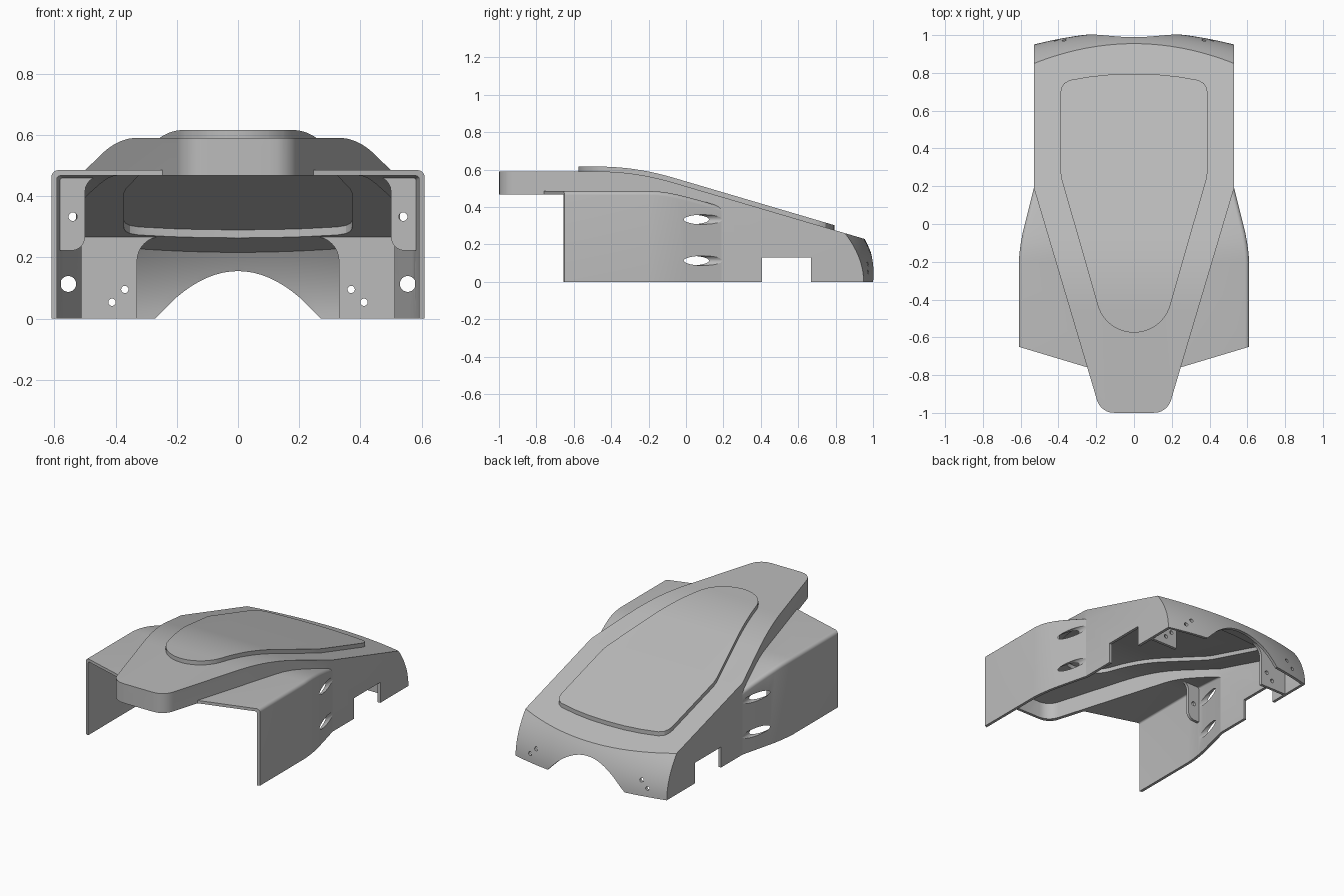
import bpy, bmesh
from math import sin, cos, pi, radians

if "Cube" in bpy.data.objects:
    bpy.data.objects.remove(bpy.data.objects["Cube"])

WALL = 0.018
grey = bpy.data.materials.new("shell_grey")
grey.use_nodes = True
grey.diffuse_color = (0.5, 0.5, 0.5, 1)
grey.node_tree.nodes["Principled BSDF"].inputs["Base Color"].default_value = (0.5, 0.5, 0.5, 1)


# Helpers
def loft(name, rings):
    bm = bmesh.new()
    rows = [[bm.verts.new(p) for p in ring] for ring in rings]
    n = len(rows[0])
    for a, b in zip(rows, rows[1:]):
        for i in range(n):
            j = (i + 1) % n
            bm.faces.new((a[i], a[j], b[j], b[i]))
    bm.faces.new(rows[0])
    bm.faces.new(rows[-1])
    bmesh.ops.recalc_face_normals(bm, faces=bm.faces)
    mesh = bpy.data.meshes.new(name)
    bm.to_mesh(mesh)
    bm.free()
    mesh.materials.append(grey)
    obj = bpy.data.objects.new(name, mesh)
    bpy.context.collection.objects.link(obj)
    return obj


def prism(name, points, axis, lo, hi):
    place = {"x": lambda p, t: (t, p[0], p[1]),
             "y": lambda p, t: (p[0], t, p[1]),
             "z": lambda p, t: (p[0], p[1], t)}[axis]
    return loft(name, [[place(p, t) for p in points] for t in (lo, hi)])


def combine(obj, other, operation):
    mod = obj.modifiers.new("join", "BOOLEAN")
    mod.solver = "EXACT"
    mod.operation = operation
    mod.object = other
    bpy.ops.object.select_all(action="DESELECT")
    bpy.context.view_layer.objects.active = obj
    obj.select_set(True)
    bpy.ops.object.modifier_apply(modifier=mod.name)
    bpy.data.objects.remove(other)
    return obj


def arc(cx, cy, r, start, end, steps):
    return [(cx + r * cos(radians(start + (end - start) * i / steps)),
             cy + r * sin(radians(start + (end - start) * i / steps))) for i in range(steps + 1)]


def mirrored(points):
    return points + [(-x, y) for x, y in reversed(points) if x > 0.0001]


def bore(x, z, r, lo, hi):
    return prism("bore", arc(x, z, r, 0, 345, 23), "y", lo, hi)


# Roof line: flat nose, rounded into a straight slope
def roof(y):
    h, knee, slope = 0.2, -0.269, 0.295
    if y < knee - h:
        return 0.59
    if y > knee + h:
        return 0.59 - slope * (y - knee)
    return 0.59 - slope * (y - knee + h) ** 2 / (4 * h)


# Solid below the roof, with a bowed and rounded rear
def roof_solid(name, drop, inset, floor):
    rings = []
    for i in range(25):
        x = -0.6 + 0.05 * i
        t = (x / 0.53) ** 2
        seam = 0.955 - 0.105 * t - inset
        foot = 1.018 - 0.068 * t - inset
        top = roof(seam) - drop
        ys = [-1.2, -0.47] + [-0.47 + 0.04 * k for k in range(1, 11)] + [0.6, seam]
        ring = [(x, y, roof(y) - drop) for y in ys]
        for k in range(1, 11):
            f = 1 - k / 10
            ring.append((x, foot - (foot - seam) * f * f, top * f))
        if floor < 0:
            ring.append((x, foot, floor))
        ring.append((x, -1.2, floor))
        rings.append(ring)
    return loft(name, rings)


def hood_solid(name, inset, floor):
    solid = roof_solid(name, inset, inset, floor)
    r = 0.095
    plan = [(0, -1 + inset), (0.1 - inset / 2, -1 + inset)]
    plan += [(x - inset, y + inset) for x, y in arc(0.105, -1 + r, r, -75, -16, 6)]
    plan += [(0.53 - inset, 0.19), (0.53 - inset, 1.2)]
    return combine(solid, prism("plan", mirrored(plan), "z", -0.5, 1), "INTERSECT")


# Raised panel on the hood
def panel_solid(name, lift, sx, sy):
    plan = arc(0, -0.375, 0.2, -90, -16, 12)
    plan += [(0.37, 0.19), (0.383, 0.235), (0.39, 0.28), (0.39, 0.69), (0.385, 0.72),
             (0.37, 0.745), (0.34, 0.762), (0.23, 0.781), (0.12, 0.792), (0, 0.795)]
    plan = [(x * sx, 0.11 + (y - 0.11) * sy) for x, y in plan]
    solid = roof_solid(name, -lift, 0, 0)
    return combine(solid, prism("plan", mirrored(plan), "z", 0.2, 1), "INTERSECT")


# Side wings: y, half width, height
WING = [(-0.2, 0.61, 0.485), (-0.15, 0.606, 0.483), (-0.1, 0.599, 0.477), (-0.05, 0.59, 0.467),
        (0, 0.578, 0.455), (0.1, 0.553, 0.428), (0.19, 0.53, 0.4)]


def wing_solid(name, inset, floor, start, tail):
    stations = [(start, 0.61, 0.485)] + WING
    if tail:
        stations.append((0.3, 0.53, 0.37))
    rings = []
    for y, w, z in stations:
        w, z = w - inset, z - inset
        r = 0.022 - inset * 0.6
        half = arc(w - r, z - r, r, 90, 0, 5) + [(w, floor)]
        rings.append([(x, y, h) for x, h in mirrored(half)])
    return loft(name, rings)


# Hood shell
hood = hood_solid("hood_shell", 0, 0)
hood = combine(hood, panel_solid("raised_panel", 0.026, 1, 1), "UNION")
hood = combine(hood, hood_solid("hollow", WALL, -0.3), "DIFFERENCE")
hood = combine(hood, panel_solid("panel_hollow", 0.026 - WALL, 0.955, 0.972), "DIFFERENCE")
skirt = [(-1.5, 0.467)] + [(y, z - WALL) for y, w, z in WING] + [(0.19, -1), (-1.5, -1)]
hood = combine(hood, prism("skirt_cut", skirt, "x", -1, 1), "DIFFERENCE")

# Notches in the lower side walls
notch = [(0.405, -0.2), (0.405, 0.13), (0.668, 0.13), (0.668, -0.2)]
hood = combine(hood, prism("notch", notch, "x", -1, 1), "DIFFERENCE")

# Rear arch
arch = [(0, 0.155)] + [(0.2 * k / 8, 0.155 - 0.085 * (k / 8) ** 2) for k in range(1, 9)]
arch += [(0.27, 0), (0.27, -0.2)]
hood = combine(hood, prism("arch", mirrored(arch), "y", 0.84, 1.3), "DIFFERENCE")

# Wings, open at the front and towards the hood
wings = wing_solid("side_wings", 0, 0, -1, False)
wings = combine(wings, wing_solid("wing_hollow", WALL, -0.3, -1.3, True), "DIFFERENCE")
wings = combine(wings, hood_solid("hollow", WALL, -0.3), "DIFFERENCE")
front = [(-1, -1.4), (1, -1.4), (1, -0.533), (0, -0.833), (-1, -0.533)]
wings = combine(wings, prism("front_cut", front, "z", -1, 1), "DIFFERENCE")

parts = [hood, wings]
rear_plate = [(0.33, 0)] + arc(0.25, 0.188, 0.08, 0, 90, 8) + [(0.52, 0.268), (0.52, 0)]
bracket = [(0.59, 0.222)] + arc(0.545, 0.267, 0.045, -90, -180, 6)
bracket += arc(0.45, 0.415, 0.05, 0, 90, 6) + [(0.59, 0.465)]
for side, label in ((1, "left"), (-1, "right")):
    # Slanted bolt channels through the wing walls
    for z in (0.113, 0.333):
        wings = combine(wings, bore(side * 0.555, z, 0.026, -0.085, 0.2), "DIFFERENCE")
    # Mounting plates with screw holes
    rear = prism(label + "_rear_plate", [(side * x, z) for x, z in rear_plate], "y", 0.768, 0.786)
    tab = prism(label + "_wing_bracket", [(side * x, z) for x, z in bracket], "y", -0.11, -0.092)
    tab = combine(tab, bore(side * 0.54, 0.333, 0.014, -0.3, 0), "DIFFERENCE")
    for x, z in ((0.37, 0.095), (0.412, 0.053)):
        rear = combine(rear, bore(side * x, z, 0.012, 0.7, 0.83), "DIFFERENCE")
        hood = combine(hood, bore(side * x, z, 0.012, 0.84, 1.2), "DIFFERENCE")
    parts += [rear, tab]

# Smooth curves, sharp edges
bpy.ops.object.select_all(action="DESELECT")
for part in parts:
    part.select_set(True)
bpy.context.view_layer.objects.active = hood
bpy.ops.object.shade_smooth_by_angle(angle=radians(25))
